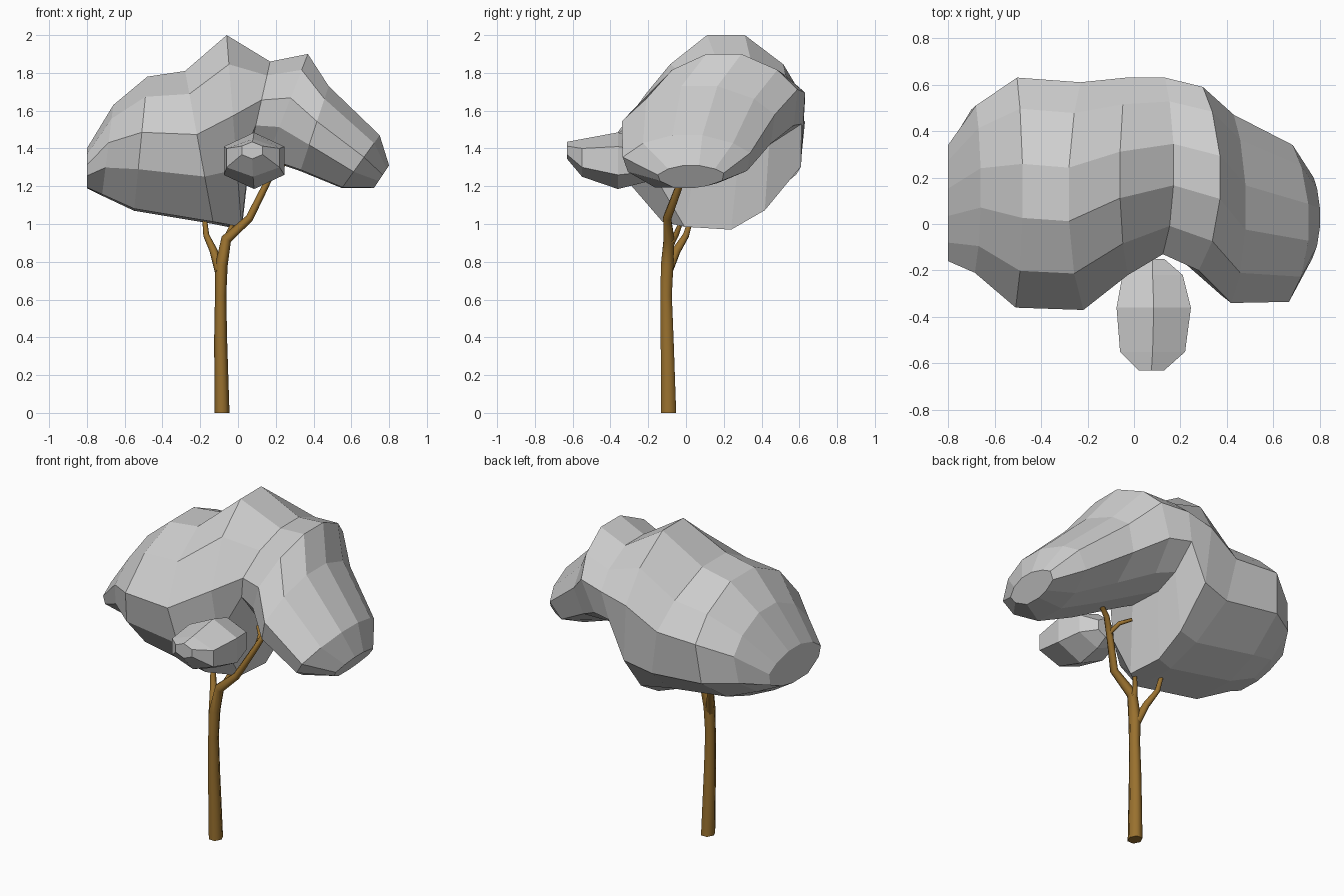
import bpy, bmesh, math
from mathutils import Vector

if "Cube" in bpy.data.objects:
    bpy.data.objects.remove(bpy.data.objects["Cube"], do_unlink=True)


def make_material(name, color):
    mat = bpy.data.materials.new(name)
    mat.use_nodes = True
    mat.diffuse_color = color
    shader = next(n for n in mat.node_tree.nodes if n.type == "BSDF_PRINCIPLED")
    shader.inputs["Base Color"].default_value = color
    shader.inputs["Roughness"].default_value = 0.9
    return mat


leaf_grey = make_material("leaf grey", (0.62, 0.62, 0.62, 1))
bark_brown = make_material("bark brown", (0.32, 0.165, 0.028, 1))


def loft(name, rings, material, smooth=False):
    """Skin a row of equal-length rings and close both ends."""
    bm = bmesh.new()
    loops = [[bm.verts.new(p) for p in ring] for ring in rings]
    count = len(loops[0])
    for a, b in zip(loops, loops[1:]):
        for i in range(count):
            j = (i + 1) % count
            bm.faces.new((a[i], a[j], b[j], b[i]))
    bm.faces.new(loops[0])
    bm.faces.new(loops[-1])
    bmesh.ops.recalc_face_normals(bm, faces=bm.faces)
    mesh = bpy.data.meshes.new(name)
    bm.to_mesh(mesh)
    bm.free()
    mesh.materials.append(material)
    obj = bpy.data.objects.new(name, mesh)
    bpy.context.collection.objects.link(obj)
    if smooth:
        bpy.ops.object.select_all(action="DESELECT")
        obj.select_set(True)
        bpy.context.view_layer.objects.active = obj
        bpy.ops.object.shade_smooth_by_angle(angle=math.radians(75))
    return obj


def hexagon(center, flat, point):
    """Six-sided ring with flats facing one axis and corners on the other."""
    turns = [math.radians(30 + 60 * i) for i in range(6)]
    grow = 1 / math.cos(turns[0])
    return [center + flat * math.cos(t) * grow + point * math.sin(t) for t in turns]


def branch(name, path):
    """Tapered tube through (x, y, z, radius) stations."""
    points = [Vector(p[:3]) for p in path]
    rings = []
    for i, p in enumerate(points):
        along = (points[min(i + 1, len(points) - 1)] - points[max(i - 1, 0)]).normalized()
        if p.z == 0:
            along = Vector((0, 0, 1))
        side = along.cross(Vector((0, 1, 0))).normalized()
        rings.append(hexagon(p, along.cross(side) * path[i][3], side * path[i][3]))
    return loft(name, rings, bark_brown, smooth=True)


# Crown cross-section as (height, depth) fractions: ridge, front, underside, back
crown_profile = [
    (1, 0.25), (1, -0.22), (0.7, -0.68), (0.17, -1), (-0.38, -0.92), (-0.97, -0.5),
    (-1, 0.08), (-0.8, 0.5), (-0.35, 0.95), (0.33, 1), (0.7, 0.73),
]

# Arched crown: top x, top z, bottom x, bottom z, front y, back y
crown_sections = [
    (-0.8, 1.4, -0.8, 1.19, -0.16, 0.34),
    (-0.66, 1.63, -0.72, 1.15, -0.21, 0.51),
    (-0.48, 1.78, -0.55, 1.07, -0.36, 0.63),
    (-0.28, 1.81, -0.13, 1.0, -0.37, 0.61),
    (-0.06, 2.0, 0.02, 0.97, -0.22, 0.63),
    (0.17, 1.86, 0.06, 1.37, -0.13, 0.63),
    (0.37, 1.9, 0.15, 1.34, -0.2, 0.59),
    (0.48, 1.73, 0.33, 1.28, -0.34, 0.47),
    (0.75, 1.47, 0.55, 1.19, -0.335, 0.34),
    (0.8, 1.31, 0.72, 1.19, -0.15, 0.2),
]
crown_rings = []
for tx, tz, bx, bz, front, back in crown_sections:
    middle = (front + back) / 2
    top, bottom = Vector((tx, middle, tz)), Vector((bx, middle, bz))
    half_depth = Vector((0, (back - front) / 2, 0))
    crown_rings.append([(top + bottom) / 2 + (top - bottom) / 2 * up + half_depth * out
                        for up, out in crown_profile])
loft("crown", crown_rings, leaf_grey)

# Small leaf clump in front: y, centre x, centre z, half width, half height
clump_rings = []
for y, x, z, width, height in [
    (-0.63, 0.075, 1.39, 0.055, 0.045),
    (-0.55, 0.08, 1.35, 0.14, 0.1),
    (-0.36, 0.085, 1.335, 0.16, 0.15),
    (-0.22, 0.08, 1.33, 0.13, 0.11),
    (-0.15, 0.08, 1.32, 0.05, 0.06),
]:
    clump_rings.append(hexagon(Vector((x, y, z)), Vector((width, 0, 0)),
                               Vector((0, 0, height))))
loft("front_clump", clump_rings, leaf_grey)

# Trunk running into the main limb
branch("trunk", [
    (-0.085, -0.092, 0, 0.04),
    (-0.092, -0.1, 0.4, 0.034),
    (-0.092, -0.105, 0.62, 0.03),
    (-0.088, -0.1, 0.78, 0.033),
    (-0.062, -0.09, 0.92, 0.028),
    (0.06, -0.1, 1.03, 0.021),
    (0.14, -0.04, 1.19, 0.018),
    (0.19, -0.01, 1.29, 0.015),
    (0.29, 0.04, 1.34, 0.011),
])

# Side limbs
branch("left_limb", [
    (-0.095, -0.1, 0.75, 0.028),
    (-0.13, -0.05, 0.86, 0.021),
    (-0.168, 0.0, 0.94, 0.016),
    (-0.178, 0.03, 1.04, 0.012),
])
branch("middle_spur", [
    (-0.07, -0.09, 0.88, 0.02),
    (-0.05, -0.05, 0.95, 0.014),
    (-0.03, -0.03, 1.0, 0.011),
])
branch("upper_twig", [
    (0.15, -0.03, 1.21, 0.014),
    (0.13, 0.03, 1.25, 0.012),
    (0.08, 0.08, 1.27, 0.01),
])
